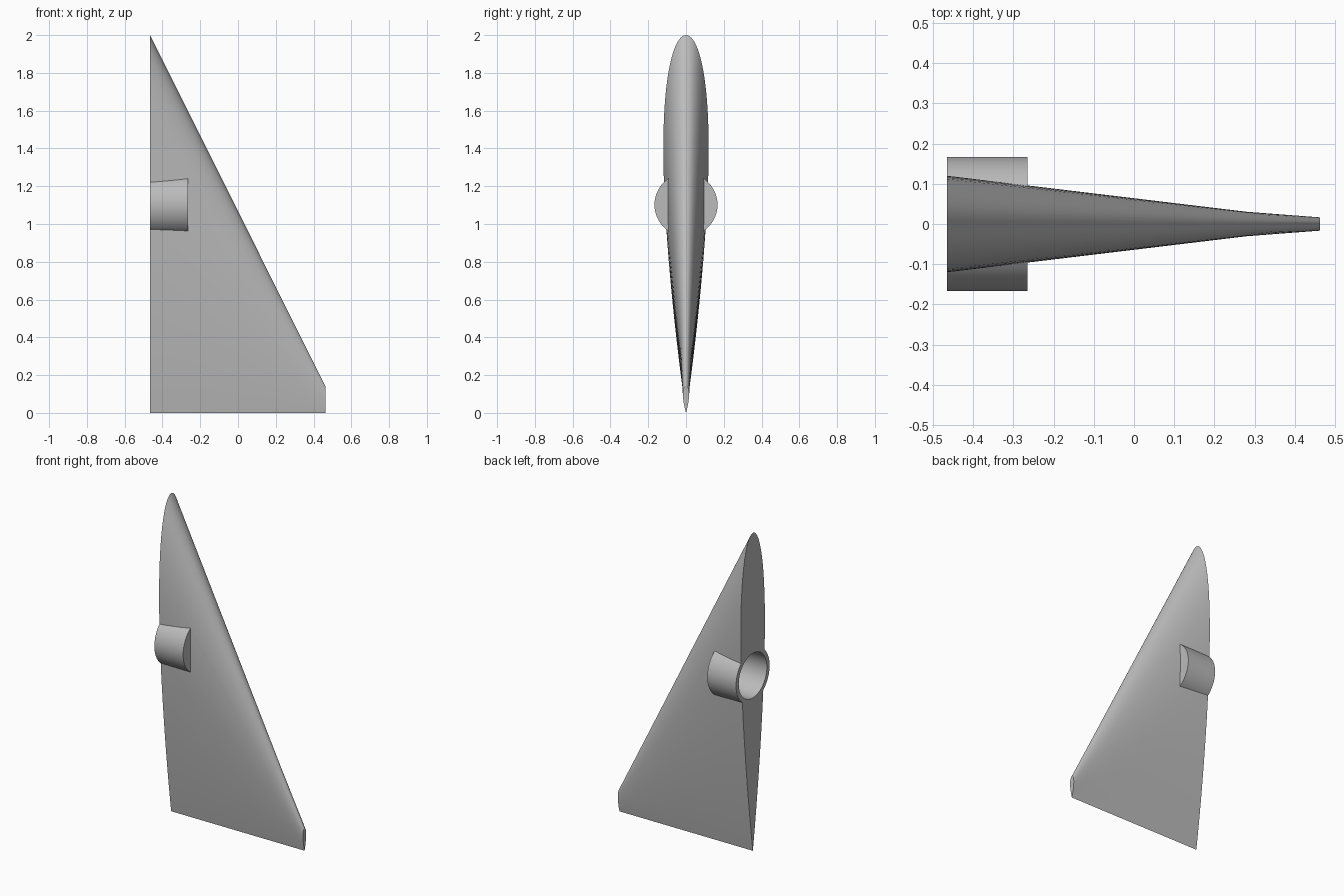
import bpy
import bmesh
import math
from mathutils import Matrix

if "Cube" in bpy.data.objects:
    bpy.data.objects.remove(bpy.data.objects["Cube"], do_unlink=True)

ROOT_X, TIP_X = -0.465, 0.463
ROOT_CHORD, TIP_CHORD = 2.0, 0.14
HUB_Z, HUB_R, BORE_R, HUB_LENGTH = 1.102, 0.167, 0.14, 0.2

grey = bpy.data.materials.new("light_grey")
grey.use_nodes = True
colour = (0.5, 0.5, 0.5, 1)
grey.diffuse_color = colour
grey.node_tree.nodes["Principled BSDF"].inputs["Base Color"].default_value = colour


def add_object(name, bm):
    bmesh.ops.recalc_face_normals(bm, faces=bm.faces)
    mesh = bpy.data.meshes.new(name)
    bm.to_mesh(mesh)
    bm.free()
    mesh.materials.append(grey)
    obj = bpy.data.objects.new(name, mesh)
    bpy.context.collection.objects.link(obj)
    return obj


def half_thickness(t, ratio):
    """Symmetric airfoil with a closed trailing edge; t runs from nose to tail."""
    return 5 * ratio * (0.2969 * math.sqrt(t) - 0.126 * t - 0.3516 * t**2
                        + 0.2843 * t**3 - 0.1036 * t**4)


def airfoil(bm, x, ratio, steps=36):
    """Ring of vertices around one section, nose up and tail on the ground."""
    span = (x - ROOT_X) / (TIP_X - ROOT_X)
    chord = ROOT_CHORD + (TIP_CHORD - ROOT_CHORD) * span
    ring = []
    for i in range(2 * steps):
        angle = math.pi * i / steps
        t = (1 - math.cos(angle)) / 2
        side = 1 if i < steps else -1
        y = side * chord * max(half_thickness(t, ratio), 0)
        if i == steps:
            y = 0
        ring.append(bm.verts.new((x, y, chord * (1 - t))))
    return ring


def cylinder_x(name, radius, x0, x1):
    bm = bmesh.new()
    place = (Matrix.Translation(((x0 + x1) / 2, 0, HUB_Z))
             @ Matrix.Rotation(math.pi / 2, 4, "Y"))
    bmesh.ops.create_cone(bm, cap_ends=True, segments=72, radius1=radius,
                          radius2=radius, depth=x1 - x0, matrix=place)
    return add_object(name, bm)


def combine(target, other, operation):
    mod = target.modifiers.new(operation, "BOOLEAN")
    mod.operation = operation
    mod.solver = "EXACT"
    mod.object = other
    bpy.context.view_layer.objects.active = target
    bpy.ops.object.modifier_apply(modifier=mod.name)
    bpy.data.objects.remove(other, do_unlink=True)


# Tapered fin blade, thickened towards the small tip
bm = bmesh.new()
rings = [airfoil(bm, x, r) for x, r in ((ROOT_X, 0.12), (0.28, 0.12), (TIP_X, 0.235))]
for a, b in zip(rings, rings[1:]):
    for i in range(len(a)):
        j = (i + 1) % len(a)
        bm.faces.new((a[i], a[j], b[j], b[i]))
bm.faces.new(rings[0])
bm.faces.new(rings[-1])
fin = add_object("fin_with_hub", bm)

# Round hub through the root, with a blind bore open at the root face
hub_end = ROOT_X + HUB_LENGTH
combine(fin, cylinder_x("hub", HUB_R, ROOT_X, hub_end), "UNION")
combine(fin, cylinder_x("bore_cutter", BORE_R, ROOT_X - 0.1, hub_end - 0.01), "DIFFERENCE")

# Smooth skin with crisp edges
bpy.ops.object.select_all(action="DESELECT")
fin.select_set(True)
bpy.context.view_layer.objects.active = fin
bpy.ops.object.shade_smooth_by_angle(angle=math.radians(30))
